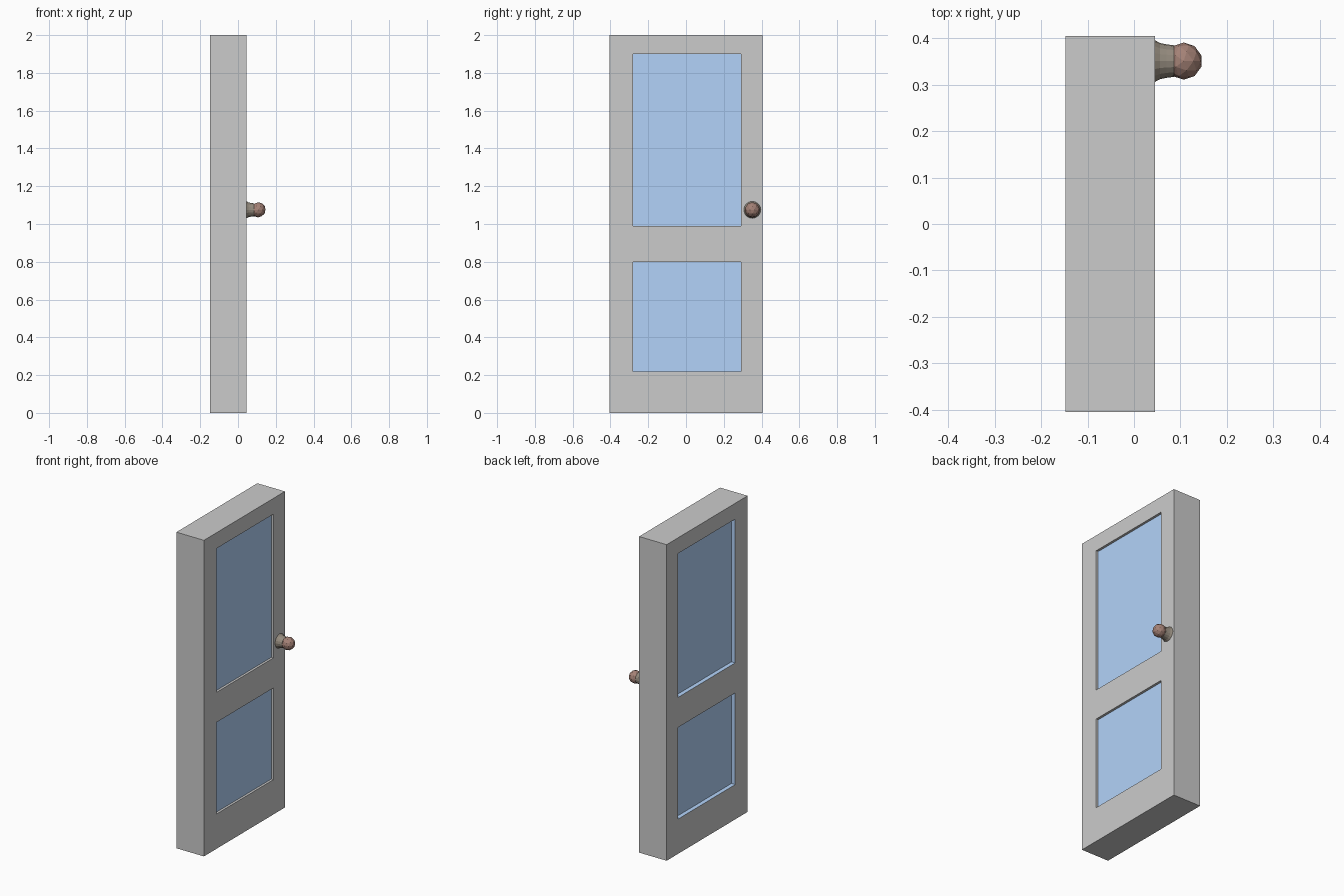
import bpy, bmesh, math
from mathutils import Matrix

if "Cube" in bpy.data.objects:
    bpy.data.objects.remove(bpy.data.objects["Cube"])

X0, X1 = -0.148, 0.045            # back and front faces of the door
W = 0.405                         # half width
PY0, PY1 = -0.28, 0.29            # panel span across the door
PANELS = {"lower_pane": (0.22, 0.80), "upper_pane": (0.99, 1.90)}
KNOB_Y, KNOB_Z = 0.351, 1.075


def material(name, rgb):
    m = bpy.data.materials.new(name)
    m.diffuse_color = (*rgb, 1)
    m.use_nodes = True
    m.node_tree.nodes["Principled BSDF"].inputs["Base Color"].default_value = m.diffuse_color
    return m


def finish(bm, name, mat=None):
    mesh = bpy.data.meshes.new(name)
    bm.to_mesh(mesh)
    bm.free()
    obj = bpy.data.objects.new(name, mesh)
    bpy.context.collection.objects.link(obj)
    if mat:
        mesh.materials.append(mat)
    return obj


def box(bm, lo, hi):
    size = [b - a for a, b in zip(lo, hi)]
    mid = [(a + b) / 2 for a, b in zip(lo, hi)]
    return bmesh.ops.create_cube(
        bm, size=1, matrix=Matrix.Translation(mid) @ Matrix.Diagonal((*size, 1)))


glass = material("blue_glass", (0.45, 0.65, 0.95))
bronze = material("bronze", (0.30, 0.26, 0.21))
copper = material("copper", (0.37, 0.22, 0.18))

# Door slab with two through openings
bm = bmesh.new()
box(bm, (X0, -W, 0), (X1, W, 2))
frame = finish(bm, "door_frame")
bm = bmesh.new()
for z0, z1 in PANELS.values():
    box(bm, (X0 - 0.1, PY0, z0), (X1 + 0.1, PY1, z1))
cutter = finish(bm, "opening_cutter")
cutter.hide_render = True
cutter.hide_set(True)
cut = frame.modifiers.new("openings", 'BOOLEAN')
cut.operation = 'DIFFERENCE'
cut.solver = 'EXACT'
cut.object = cutter

# Blue panes: recessed in front, with a thin blue rim around the back recess
for name, (z0, z1) in PANELS.items():
    bm = bmesh.new()
    box(bm, (X0, PY0, z0), (X1 - 0.015, PY1, z1))
    bm.normal_update()
    back = [f for f in bm.faces if f.normal.x < -0.9]
    bmesh.ops.inset_region(bm, faces=back, thickness=0.002)
    for v in back[0].verts:
        v.co.x += 0.025
    finish(bm, name, glass)

# Flared knob neck, spun around the x axis
bm = bmesh.new()
profile = [(X1, 0), (X1, 0.045), (0.056, 0.039), (0.070, 0.036), (0.086, 0.034), (0.086, 0)]
verts = [bm.verts.new((x, KNOB_Y, KNOB_Z + r)) for x, r in profile]
edges = [bm.edges.new(p) for p in zip(verts, verts[1:])]
bmesh.ops.spin(bm, geom=verts + edges, cent=(0, KNOB_Y, KNOB_Z), axis=(1, 0, 0),
               angle=math.tau, steps=16)
bmesh.ops.remove_doubles(bm, verts=bm.verts, dist=1e-5)
bmesh.ops.recalc_face_normals(bm, faces=bm.faces)
finish(bm, "knob_neck", bronze)

# Faceted ball of the knob
bm = bmesh.new()
bmesh.ops.create_icosphere(bm, subdivisions=2, radius=0.040,
                           matrix=Matrix.Translation((0.107, KNOB_Y, KNOB_Z)))
finish(bm, "knob_ball", copper)
